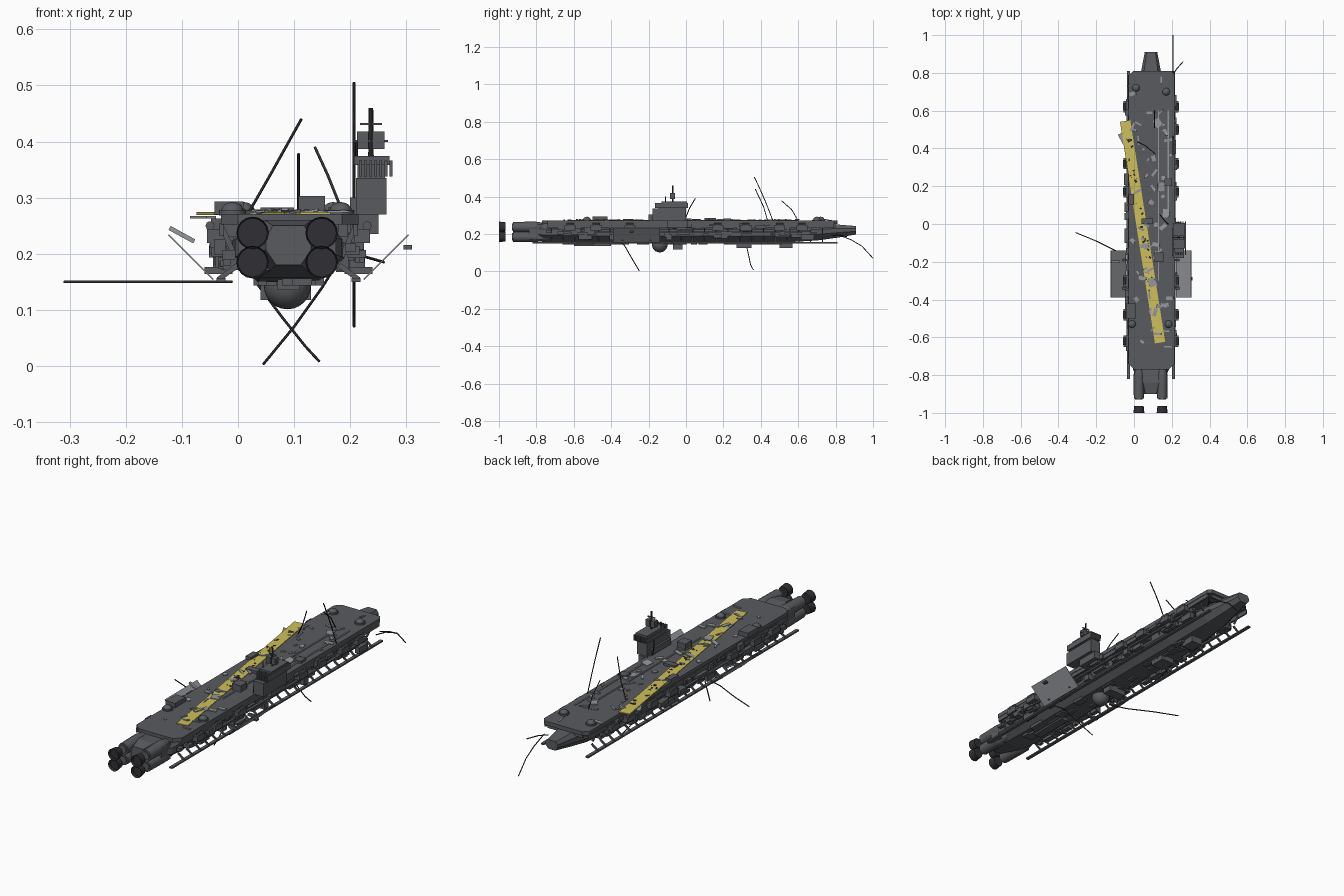
import bpy, bmesh, math, random
from mathutils import Vector, Matrix

if "Cube" in bpy.data.objects:
    bpy.data.objects.remove(bpy.data.objects["Cube"])
random.seed(7)
CX = 0.09  # ship centreline


def mat(name, c):
    m = bpy.data.materials.new(name)
    m.diffuse_color = (*c, 1)
    m.use_nodes = True
    m.node_tree.nodes["Principled BSDF"].inputs["Base Color"].default_value = m.diffuse_color
    return m


DARK = mat("dark_grey", (0.10, 0.105, 0.115))
BLACK = mat("near_black", (0.03, 0.03, 0.035))
LIGHT = mat("light_grey", (0.30, 0.31, 0.33))
YELLOW = mat("yellow", (0.62, 0.52, 0.10))


def finish(name, bm, m=DARK):
    bmesh.ops.recalc_face_normals(bm, faces=bm.faces)
    me = bpy.data.meshes.new(name)
    bm.to_mesh(me)
    bm.free()
    ob = bpy.data.objects.new(name, me)
    bpy.context.collection.objects.link(ob)
    me.materials.append(m)
    return ob


def add_box(bm, c, s, rot=None):
    M = Matrix.Translation(c) @ (rot or Matrix()) @ Matrix.Diagonal((*s, 1))
    bmesh.ops.create_cube(bm, size=1, matrix=M)


def boxes(name, items, m=DARK):
    """items: (x0,x1,y0,y1,z0,z1)"""
    bm = bmesh.new()
    for a, b, c, d, e, f in items:
        add_box(bm, ((a+b)/2, (c+d)/2, (e+f)/2), (b-a, d-c, f-e))
    return finish(name, bm, m)


def add_cyl(bm, p, r1, r2, length, axis='Y', seg=16):
    """cone/cylinder from p along +axis"""
    R = {'Y': Matrix.Rotation(-math.pi/2, 4, 'X'), 'Z': Matrix()}[axis]
    M = Matrix.Translation(p) @ R @ Matrix.Translation((0, 0, length/2))
    bmesh.ops.create_cone(bm, cap_ends=True, segments=seg, radius1=r1, radius2=r2, depth=length, matrix=M)


def add_ball(bm, c, r, squash=1):
    bmesh.ops.create_uvsphere(bm, u_segments=20, v_segments=12, radius=r,
                              matrix=Matrix.Translation(c) @ Matrix.Diagonal((1, 1, squash, 1)))


def loft(name, sections, m=DARK):
    """sections: list of point rings"""
    bm = bmesh.new()
    rings = [[bm.verts.new(p) for p in ring] for ring in sections]
    for a, b in zip(rings, rings[1:]):
        for i in range(len(a)):
            j = (i+1) % len(a)
            bm.faces.new((a[i], a[j], b[j], b[i]))
    bm.faces.new(rings[0])
    bm.faces.new(rings[-1])
    return finish(name, bm, m)


def wire(name, pts, r=0.0025):
    cu = bpy.data.curves.new(name, 'CURVE')
    cu.dimensions = '3D'
    cu.bevel_depth = r
    cu.bevel_resolution = 1
    sp = cu.splines.new('POLY')
    sp.points.add(len(pts)-1)
    for q, p in zip(sp.points, pts):
        q.co = (*p, 1)
    cu.use_fill_caps = True
    ob = bpy.data.objects.new(name, cu)
    bpy.context.collection.objects.link(ob)
    cu.materials.append(BLACK)


# octagonal core hull with tapering bow nose
def hull_ring(y, w, zb, zt):
    h = zt-zb
    prof = [(-.55, 0), (.55, 0), (1, .38), (1, .7), (.7, 1), (-.7, 1), (-1, .7), (-1, .38)]
    return [(CX+u*w, y, zb+v*h) for u, v in prof]


loft("core_hull", [hull_ring(*a) for a in [(-.90, .04, .18, .25), (-.84, .06, .17, .26), (-.77, .095, .158, .255),
     (-.5, .10, .15, .255), (.45, .10, .15, .255), (.70, .075, .165, .25), (.81, .052, .18, .25), (.91, .033, .197, .242)]])

# flight deck with chamfered bow corners and side skirts
outline = [(0, -.77), (.185, -.77), (.215, -.74), (.215, .79), (.2, .81), (-.005, .81), (-.03, .785), (-.03, -.74)]
loft("flight_deck", [[(x, y, z) for x, y in outline] for z in (.252, .271)])
skirts, rails, ribs = [], [], bmesh.new()
for s in (-1, 1):
    def sx(a, b):
        return tuple(sorted((CX+s*a, CX+s*b)))
    skirts.append((*sx(.115, .123), -.74, .79, .232, .255))
    rails += [(*sx(.112, .128), -.82, .81, .15, .157), (*sx(.118, .13), -.6, .62, .205, .213)]
    for i in range(24):
        y = -.72+i*.063
        for (a, za), (b, zb) in [((.12, .25), (.095, .195)), ((.09, .18), (.125, .154))]:
            d = Vector((s*(b-a), 0, zb-za))
            add_box(ribs, (CX+s*(a+b)/2, y, (za+zb)/2), (.006, .009, d.length),
                    d.to_track_quat('Z', 'Y').to_matrix().to_4x4())
boxes("deck_skirts", skirts + [(-.0, .19, .79, .80, .235, .255)])
boxes("side_rails", rails)
finish("side_ribs", ribs)

# random machinery on the hull sides and below
bm = bmesh.new()
for s in (-1, 1):
    for i in range(75):
        y = random.uniform(-.74, .68)
        add_box(bm, (CX+s*random.uniform(.095, .127), y, random.uniform(.18, .25)),
                (random.uniform(.012, .035), random.uniform(.02, .08), random.uniform(.008, .03)))
    for y in (-.62, -.48, -.3, .17, .32, .5, .62):
        add_box(bm, (CX+s*.13, y, .232), (.03, .06, .025))
        add_cyl(bm, (CX+s*.14, y-.02, .25), .008, .008, .04, 'Y', 8)
for i in range(40):
    add_box(bm, (CX+random.uniform(-.05, .05), random.uniform(-.7, .5), .15),
            (random.uniform(.01, .04), random.uniform(.02, .08), .014))
finish("side_machinery", bm)

# belly sensor boxes and dome
boxes("belly_boxes", [(.04, .13, -.07, -.02, .118, .155), (.05, .12, .27, .35, .125, .16), (.06, .12, .5, .57, .125, .17),
                      (.07, .11, -.6, -.4, .135, .155)])
bm = bmesh.new()
add_ball(bm, (.088, -.14, .143), .042)
belly = finish("belly_dome", bm)

# engine nacelles, with detached nozzles
nac, noz = bmesh.new(), bmesh.new()
for x in (.026, .149):
    for z in (.185, .237):
        add_cyl(nac, (x, -.925, z), .027, .029, .12)
        add_cyl(nac, (x, -.805, z), .029, .018, .07)
        add_cyl(nac, (x, -.93, z), .02, .02, .02)
        geo = bmesh.ops.create_cone(noz, cap_ends=False, segments=16, radius1=.029, radius2=.025, depth=.036,
                                    matrix=Matrix.Translation((x, -.982, z)) @ Matrix.Rotation(-math.pi/2, 4, 'X'))
        add_cyl(noz, (x, -.985, z), .0265, .025, .02)
nac = finish("engine_nacelles", nac)
noz = finish("engine_nozzles", noz, BLACK)
boxes("engine_mount", [(.0, .175, -.84, -.77, .17, .25)])

# angled yellow landing strip with dark damage marks
a, b = Vector((-.047, .545, 0)), Vector((.138, -.628, 0))
R = Matrix.Rotation(math.atan2(b.y-a.y, b.x-a.x), 4, 'Z')
bm = bmesh.new()
add_box(bm, (*((a+b)/2).xy, .2715), ((b-a).length, .055, .005), R)
finish("landing_strip", bm, YELLOW)
bm = bmesh.new()
for i in range(32):
    p = a.lerp(b, random.uniform(.08, .8)) + Vector((random.uniform(-.02, .02), 0, .2745))
    s = random.uniform(.003, .012)
    add_box(bm, p, (s, s*1.5, .002), Matrix.Rotation(random.random()*3, 4, 'Z'))
finish("strip_damage", bm, BLACK)

# launch rails and loose deck plates
boxes("launch_rails", [(.126, .132, -.3, .6, .27, .275), (.178, .185, .05, .6, .27, .275)], LIGHT)
bm = bmesh.new()
for i in range(60):
    s = random.choice((.008, .012, .02, .045))
    rot = Matrix.Rotation(random.random()*3, 4, 'Z') @ Matrix.Rotation(random.uniform(-.2, .2), 4, 'X')
    add_box(bm, (random.uniform(-.01, .2), random.uniform(-.7, .76), .275), (s, random.uniform(.01, .05), .004), rot)
add_box(bm, (-.062, .45, .265), (.02, .06, .004), Matrix.Rotation(.5, 4, 'Z'))
add_box(bm, (-.1, -.2, .234), (.05, .012, .008), Matrix.Rotation(.5, 4, 'Y'))
finish("loose_plates", bm, LIGHT)

# deck turrets and lockers
bm = bmesh.new()
for x, y in ((-.01, -.53), (.183, -.53), (.01, .72), (.17, .7)):
    add_cyl(bm, (x, y, .268), .024, .024, .01, 'Z', 20)
    add_ball(bm, (x, y, .276), .02, .8)
turrets = finish("deck_turrets", bm)
boxes("deck_lockers", [(.108, .155, -.2, -.15, .27, .303), (.04, .1, .0, .03, .27, .282), (-.042, .01, -.5, -.42, .27, .293),
                       (.16, .2, .2, .24, .27, .282), (-.03, 0, .1, .16, .27, .285)])

# command tower with louvres and mast
boxes("command_tower", [(.21, .265, -.18, 0, .27, .335), (.213, .262, -.15, .0, .335, .36), (.207, .27, -.13, .005, .358, .374),
                        (.2, .215, -.17, -.02, .25, .30), (.205, .25, -.1, .01, .235, .272)])
boxes("tower_louvres", [(.216+i*.009, .221+i*.009, -.165, .012, .338, .366) for i in range(7)])
boxes("tower_radar", [(.212, .233, -.085, -.06, .387, .418), (.24, .261, -.085, -.06, .387, .418),
                      (.205, .267, -.075, -.068, .399, .403), (.217, .257, -.074, -.068, .429, .433)])
bm = bmesh.new()
add_cyl(bm, (.237, -.071, .37), .005, .004, .09, 'Z', 8)
add_cyl(bm, (.212, -.11, .37), .0025, .0025, .03, 'Z', 6)
finish("tower_mast", bm, BLACK)

# upswept radiator panels with struts
bm, st = bmesh.new(), bmesh.new()
for s in (-1, 1):
    q = [bm.verts.new((CX+s*x, y, z)) for x, y, z in
         ((.133, -.39, .155), (.213, -.39, .235), (.213, -.14, .235), (.133, -.14, .155))]
    bm.faces.new(q)
    for y in (-.34, -.19):
        add_box(st, (CX+s*.125, y, .17), (.05, .012, .012))
panels = finish("radiator_panels", bm, LIGHT)
sol = panels.modifiers.new("thickness", 'SOLIDIFY')
sol.thickness = .003
finish("radiator_struts", st)
boxes("panel_sensor", [(.295, .31, -.3, -.28, .208, .216)])

# torn cables and aerials
wires = [
    [(.207, .465, .27), (.207, .43, .36), (.207, .40, .43), (.207, .365, .505)],
    [(.02, .435, .275), (.06, .415, .345), (.113, .37, .44)],
    [(.108, .60, .27), (.108, .565, .33), (.108, .51, .378)],
    [(.18, 0, .29), (.16, .02, .34), (.137, .05, .39)],
    [(.207, .8, .2), (.207, .88, .17), (.207, .94, .135), (.207, 1.0, .07)],
    [(.2, .78, .19), (.225, .82, .195), (.26, .86, .185)],
    [(-.01, -.17, .15), (-.08, -.15, .15), (-.2, -.09, .15), (-.31, -.045, .15)],
    [(.175, -.39, .18), (.15, -.33, .14), (.1, -.29, .07), (.045, -.25, .003)],
    [(.03, .32, .152), (.08, .335, .085), (.12, .345, .035), (.145, .36, .008)],
]
for i, w in enumerate(wires):
    wire("torn_cable_%d" % (i+1), w)

# smooth the round parts
for o in bpy.context.selected_objects:
    o.select_set(False)
for o in (belly, nac, noz, turrets):
    o.select_set(True)
    bpy.context.view_layer.objects.active = o
bpy.ops.object.shade_smooth_by_angle(angle=math.radians(35))
